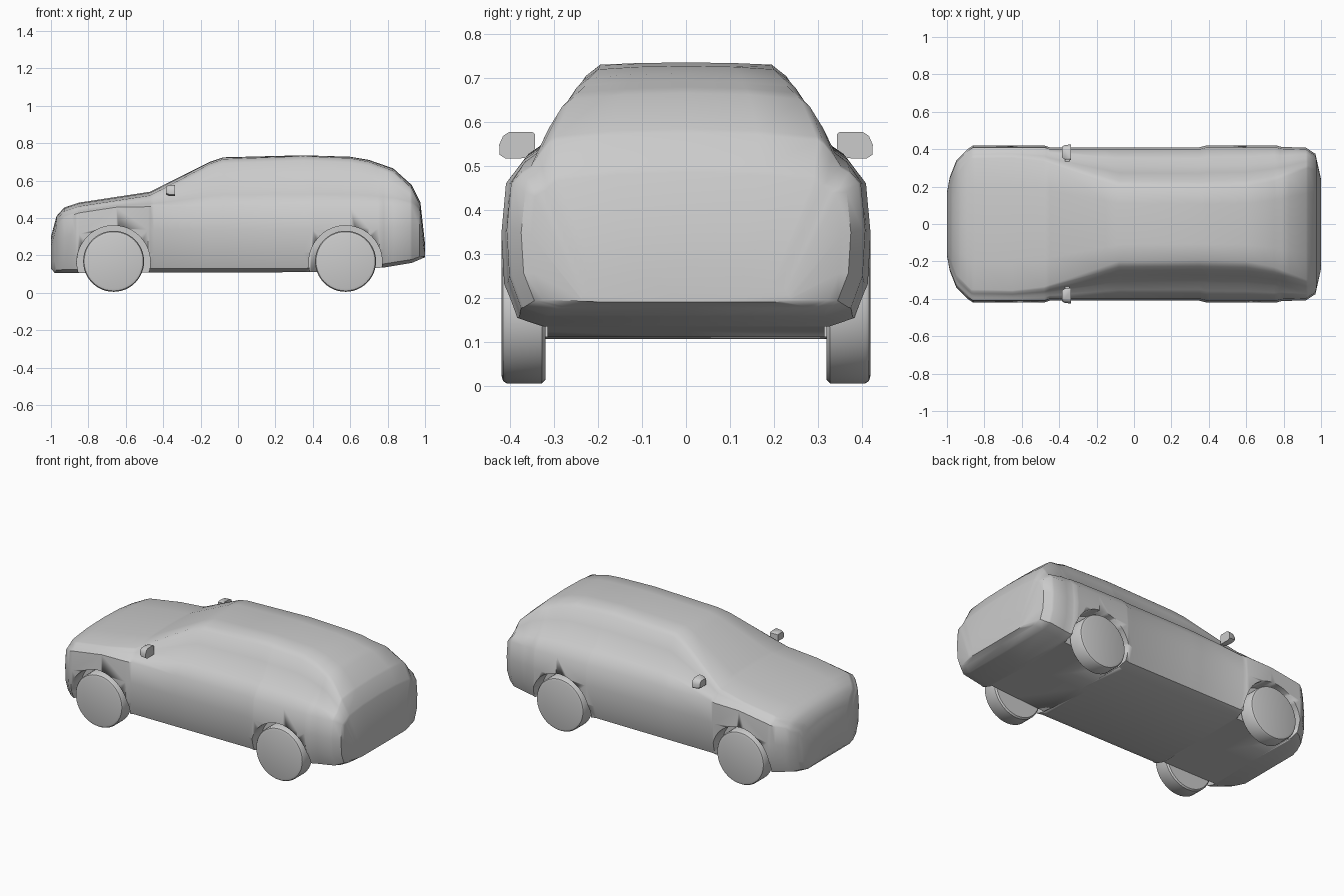
import bpy, bmesh, math

cube = bpy.data.objects.get("Cube")
if cube:
    bpy.data.objects.remove(cube, do_unlink=True)

grey = bpy.data.materials.new("plain grey")
grey.use_nodes = True
colour = (0.6, 0.6, 0.6, 1)
grey.diffuse_color = colour
grey.node_tree.nodes["Principled BSDF"].inputs["Base Color"].default_value = colour

SIDES = (("left", 1), ("right", -1))


def loft(rings, name, angle=35):
    """Skin closed rings of equal length, cap both ends and shade smooth."""
    bm = bmesh.new()
    loops = [[bm.verts.new(p) for p in ring] for ring in rings]
    count = len(loops[0])
    for a, b in zip(loops, loops[1:]):
        for i in range(count):
            j = (i + 1) % count
            bm.faces.new((a[i], a[j], b[j], b[i]))
    bm.faces.new(loops[0])
    bm.faces.new(loops[-1])
    bmesh.ops.recalc_face_normals(bm, faces=bm.faces)
    mesh = bpy.data.meshes.new(name)
    bm.to_mesh(mesh)
    bm.free()
    mesh.materials.append(grey)
    ob = bpy.data.objects.new(name, mesh)
    bpy.context.collection.objects.link(ob)
    bpy.ops.object.select_all(action='DESELECT')
    ob.select_set(True)
    bpy.context.view_layer.objects.active = ob
    bpy.ops.object.shade_smooth_by_angle(angle=math.radians(angle))
    return ob


def lathe_y(x, z, profile, name, steps=48):
    """Round part about a crosswise axis; profile holds (radius, y)."""
    turns = [2 * math.pi * k / steps for k in range(steps)]
    return loft([[(x + r * math.cos(a), y, z + r * math.sin(a)) for a in turns]
                 for r, y in profile], name)


def sample(curve, x):
    """Read a profile curve at x by straight interpolation."""
    for (xa, a), (xb, b) in zip(curve, curve[1:]):
        if x <= xb:
            return a + (b - a) * (x - xa) / (xb - xa)


# Body profiles along the length: roof line, underside, half width, top edge half width
top_line = [(-1, .3), (-.97, .41), (-.93, .455), (-.85, .482), (-.47, .54), (-.15, .7),
            (-.08, .724), (.35, .735), (.6, .727), (.7, .71), (.83, .665), (.93, .575),
            (.975, .485), (1, .26)]
bottom_line = [(-1, .13), (-.98, .106), (.4, .11), (.78, .135), (.93, .16), (1, .19)]
width_line = [(-1, .17), (-.985, .25), (-.95, .34), (-.89, .4), (-.86, .42), (-.48, .42),
              (-.45, .41), (.35, .41), (.39, .42), (.76, .42), (.79, .412), (.92, .408),
              (.97, .375), (1, .24)]
edge_line = [(-1, .13), (-.95, .27), (-.87, .35), (-.65, .355), (-.48, .335), (-.08, .2),
             (.35, .195), (.6, .2), (.75, .23), (.93, .3), (.975, .29), (1, .2)]

# Fractions of the lower side, and of the slope from shoulder to top edge
lower = [(.78, 0), (.92, .06), (.985, .3), (1, .65), (.975, 1)]
upper = [(.24, .25), (.44, .36), (.63, .65), (.85, .91), (1, 1)]


def section(x):
    top, bottom, wide, edge = (sample(c, x) for c in
                               (top_line, bottom_line, width_line, edge_line))
    shoulder = min(.46, top - .055)
    crown = .005 + .015 * min(1, ((x - .3) / .7) ** 2)
    half = [(wide * f, bottom + (shoulder - bottom) * g) for f, g in lower]
    start, rim = half[-1][0], top - crown
    half += [(start + (edge - start) * f, shoulder + (rim - shoulder) * g) for f, g in upper]
    half.append((edge * .55, top - crown * .25))
    ring = [(0, bottom)] + half + [(0, top)] + [(-y, z) for y, z in reversed(half)]
    return [(x, y, z) for y, z in ring]


stations = sorted({x for curve in (top_line, bottom_line, width_line, edge_line)
                   for x, value in curve})
body = loft([section(x) for x in stations], "body", 40)

# Wheel wells and wheels
for end, x in (("front", -.665), ("rear", .575)):
    for side, s in SIDES:
        well = lathe_y(x, .163, [(.196, s * .315), (.196, s * .6)], "well_cutter")
        well.hide_render = True
        cut = body.modifiers.new("well", 'BOOLEAN')
        cut.object = well
        cut.solver = 'EXACT'
        bpy.context.view_layer.objects.active = body
        bpy.ops.object.modifier_apply(modifier=cut.name)
        bpy.data.objects.remove(well, do_unlink=True)
        tyre = [(.155, .32), (.163, .328), (.163, .408), (.158, .416), (.145, .42)]
        lathe_y(x, .168, [(r, s * y) for r, y in tyre], end + "_wheel_" + side)

# Door mirrors, each with a short stalk to the door
outline = [(.343, .518), (.41, .516), (.424, .525), (.425, .548),
           (.416, .568), (.402, .577), (.35, .577), (.343, .572)]
stalk = [(-.37, .52), (-.345, .52), (-.345, .535), (-.37, .535)]
for side, s in SIDES:
    loft([[(x, s * (.385 + (y - .385) * k), .547 + (z - .547) * k) for y, z in outline]
          for x, k in ((-.385, .7), (-.37, .93), (-.338, 1))], "mirror_" + side)
    loft([[(x, s * y, z) for x, z in stalk] for y in (.32, .37)], "mirror_stalk_" + side)
